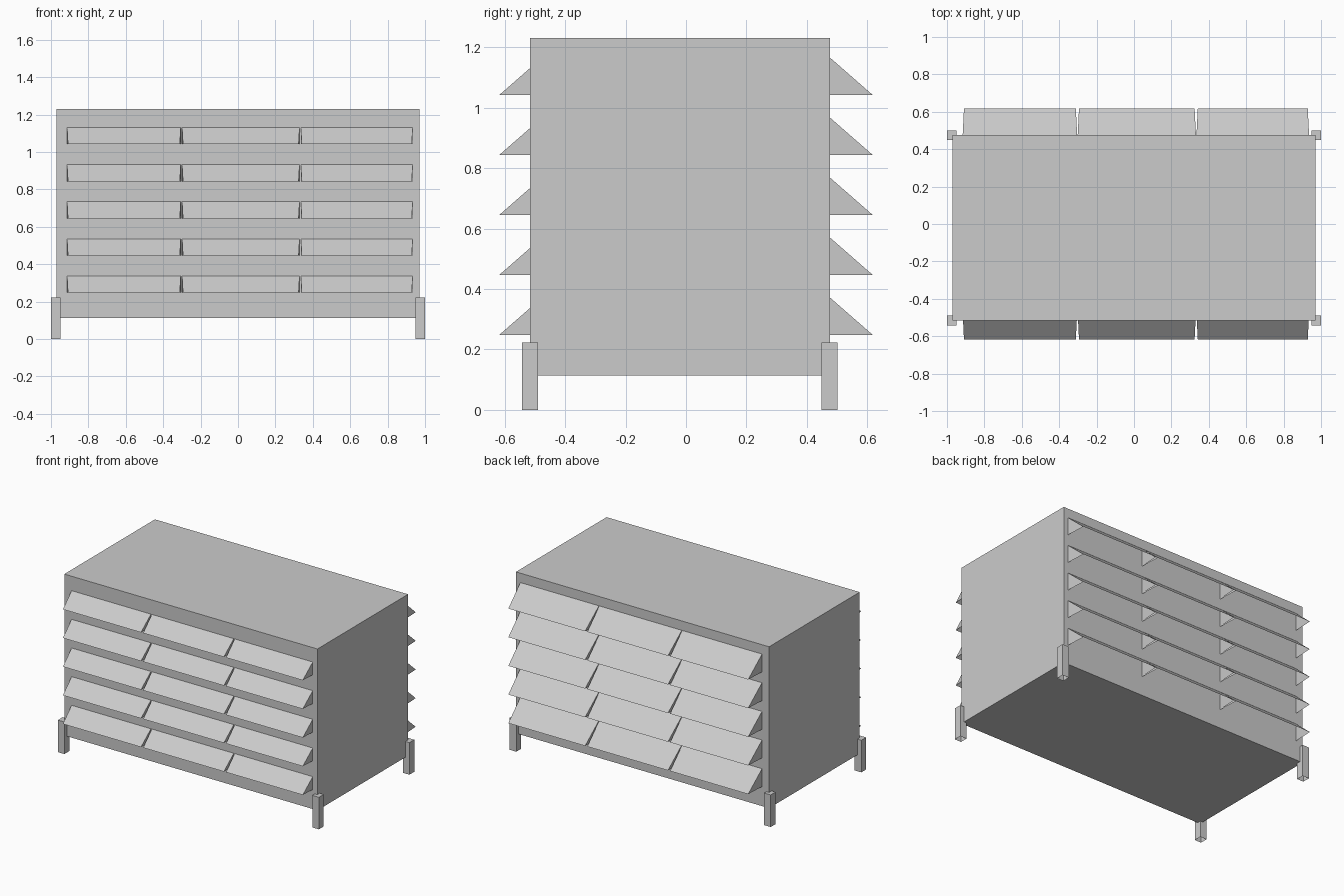
import bpy

if "Cube" in bpy.data.objects:
    bpy.data.objects.remove(bpy.data.objects["Cube"])


def make(name, verts, faces):
    mesh = bpy.data.meshes.new(name)
    mesh.from_pydata(verts, [], faces)
    mesh.update()
    obj = bpy.data.objects.new(name, mesh)
    bpy.context.collection.objects.link(obj)
    return obj


def box(name, x, y, z, open_bottom=False):
    verts = [(a, b, c) for c in z for a, b in
             ((x[0], y[0]), (x[1], y[0]), (x[1], y[1]), (x[0], y[1]))]
    faces = [(i, (i + 1) % 4, (i + 1) % 4 + 4, i + 4) for i in range(4)]
    faces.append((4, 5, 6, 7))
    if not open_bottom:
        faces.append((3, 2, 1, 0))
    return make(name, verts, faces)


def louvre(name, x0, x1, z, side):
    # sloped hood with triangular cheeks, open underneath, tapering outwards
    inner, outer, height, taper = 0.476 * side, 0.618 * side, 0.124, 0.007
    verts = [(x0, inner, z + height), (x1, inner, z + height),
             (x0 + taper, outer, z), (x1 - taper, outer, z),
             (x0, inner, z), (x1, inner, z)]
    faces = [(0, 2, 3, 1), (0, 4, 2), (1, 3, 5)]
    if side > 0:
        faces = [f[::-1] for f in faces]
    make(name, verts, faces)


# Cabinet body
box("body", (-0.97, 0.97), (-0.516, 0.476), (0.113, 1.231))

# Corner legs
for end, xr in (("left", (-1.0, -0.95)), ("right", (0.95, 1.0))):
    for face, yr in (("front", (-0.543, -0.49)), ("back", (0.448, 0.501))):
        box(f"{face}_{end}_leg", xr, yr, (0.0, 0.222), open_bottom=True)

# Louvre rows on front and back
columns = ((-0.916, -0.304), (-0.301, 0.331), (0.334, 0.936))
for face, side in (("front", -1), ("back", 1)):
    for row in range(5):
        for col, (x0, x1) in enumerate(columns):
            louvre(f"{face}_louvre_{row + 1}_{col + 1}", x0, x1,
                   0.248 + 0.1985 * row, side)
